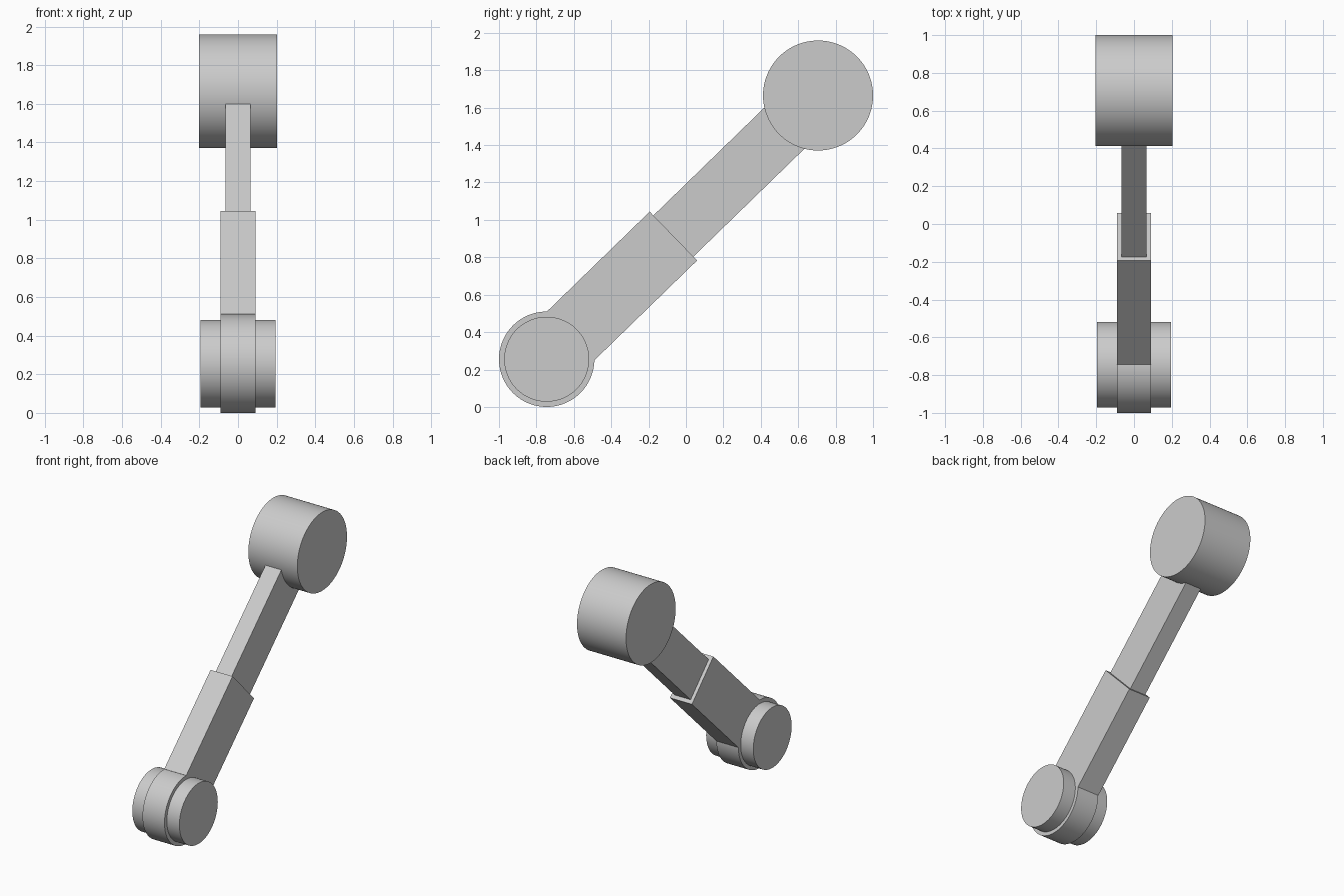
import bpy, math
from mathutils import Vector, Matrix

if "Cube" in bpy.data.objects:
    bpy.data.objects.remove(bpy.data.objects["Cube"], do_unlink=True)

GREY = (0.6, 0.6, 0.6, 1.0)
mat = bpy.data.materials.new("plain_grey")
mat.use_nodes = True
mat.diffuse_color = GREY
mat.node_tree.nodes["Principled BSDF"].inputs["Base Color"].default_value = GREY

# Joint centres and the axis of the arm between them
LOWER = Vector((0, -0.745, 0.255))
UPPER = Vector((0, 0.706, 1.665))
axis = (UPPER - LOWER).normalized()
tilt = math.atan2(axis.z, axis.y)


def drum(name, centre, radius, half_width):
    """Smooth cylinder lying along x."""
    bpy.ops.mesh.primitive_cylinder_add(vertices=96, radius=radius, depth=2 * half_width,
                                        location=centre, rotation=(0, math.pi / 2, 0))
    ob = bpy.context.object
    ob.name = name
    ob.data.materials.append(mat)
    bpy.ops.object.shade_smooth_by_angle(angle=math.radians(30))


def bar(name, start, end, half_width, height):
    """Box along the arm axis, between two distances from the lower joint."""
    bpy.ops.mesh.primitive_cube_add(size=1)
    ob = bpy.context.object
    ob.name = name
    size = Matrix.Diagonal((2 * half_width, end - start, height, 1))
    ob.data.transform(size)
    ob.location = LOWER + axis * (start + end) / 2
    ob.rotation_euler = (tilt, 0, 0)
    ob.data.materials.append(mat)


# Lower joint: wide pin through a larger hub
drum("lower_hub", LOWER, 0.255, 0.091)
drum("lower_pin", LOWER, 0.227, 0.195)

# Telescoping arm
bar("outer_sleeve", 0.18, 0.945, 0.091, 0.364)
bar("inner_bar", 0.90, 1.80, 0.066, 0.307)

# Upper joint
drum("upper_drum", UPPER, 0.294, 0.203)
